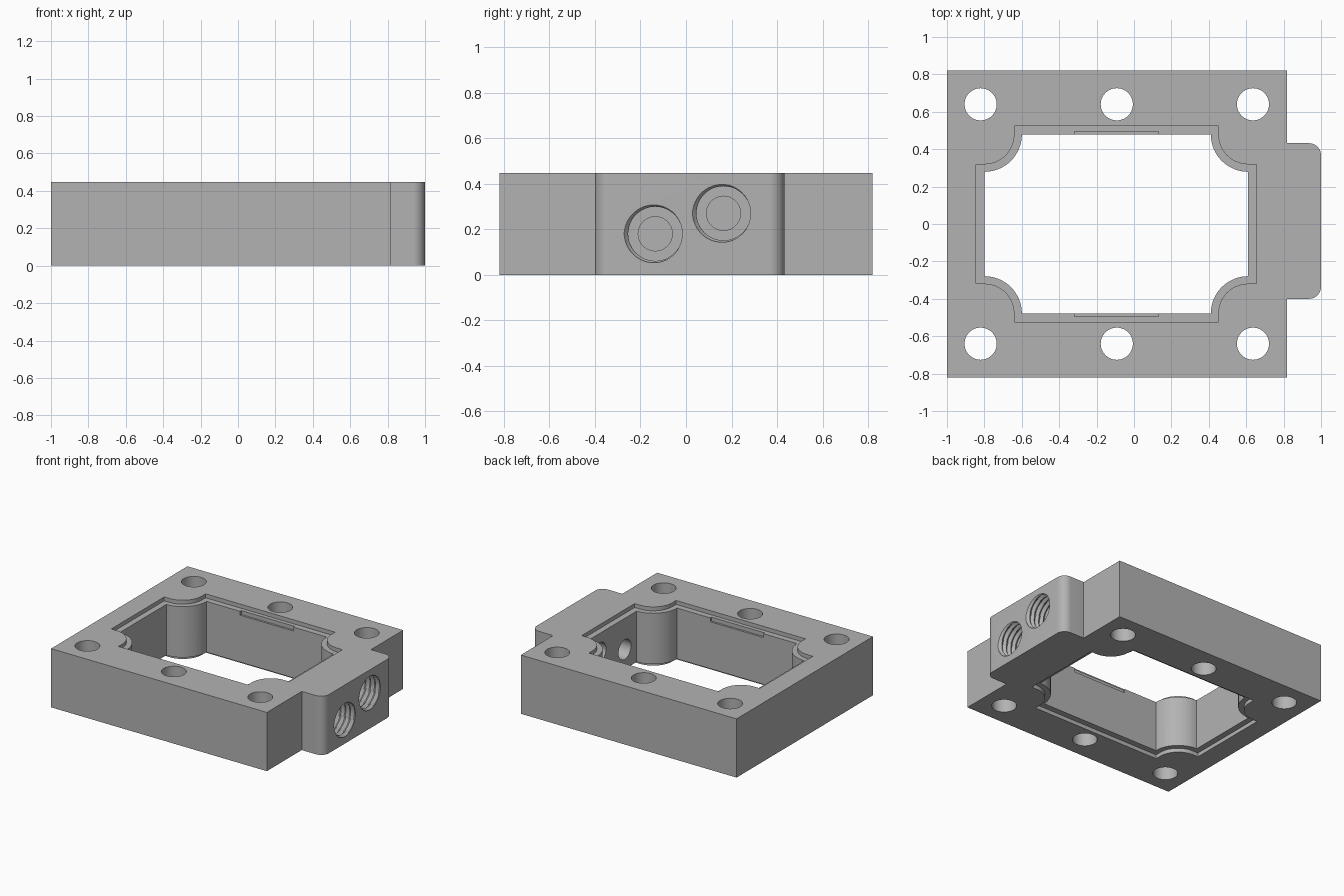
import bpy, bmesh, math

if "Cube" in bpy.data.objects:
    bpy.data.objects.remove(bpy.data.objects["Cube"])

H = 0.447                      # block height
CX, HX, HY = -0.0945, 0.705, 0.479   # window centre and half sizes

grey = bpy.data.materials.new("plain grey")
grey.diffuse_color = (0.45, 0.45, 0.45, 1)
grey.use_nodes = True
grey.node_tree.nodes["Principled BSDF"].inputs["Base Color"].default_value = grey.diffuse_color


def finish(name, bm):
    bmesh.ops.recalc_face_normals(bm, faces=bm.faces)
    me = bpy.data.meshes.new(name)
    bm.to_mesh(me)
    bm.free()
    ob = bpy.data.objects.new(name, me)
    bpy.context.collection.objects.link(ob)
    me.materials.append(grey)
    return ob


def prism(name, pts, z0, z1):
    """Extrude a flat outline from z0 to z1."""
    bm = bmesh.new()
    f = bm.faces.new([bm.verts.new((x, y, z0)) for x, y in pts])
    ext = bmesh.ops.extrude_face_region(bm, geom=[f])["geom"]
    for v in ext:
        if isinstance(v, bmesh.types.BMVert):
            v.co.z = z1
    return finish(name, bm)


def arc(cx, cy, r, a0, a1, n=16):
    return [(cx + r * math.cos(math.radians(a0 + (a1 - a0) * i / n)),
             cy + r * math.sin(math.radians(a0 + (a1 - a0) * i / n))) for i in range(n + 1)]


def window(r, e):
    """Rectangle with round corner lobes, grown outward by e."""
    q = arc(HX, HY, r, 270, 180)
    if e:
        q = [(HX + e, HY - r)] + q + [(HX - r, HY + e)]
    pts = q + [(-x, y) for x, y in reversed(q)]
    pts += [(-x, -y) for x, y in pts]
    return [(x + CX, y) for x, y in pts]


def thread(name, y, z, x0, x1, r, depth, pitch, n=48, steps=8):
    """Helical threaded bore along x."""
    bm = bmesh.new()
    rows = round((x1 - x0) / pitch * steps)
    rings = []
    for i in range(rows + 1):
        x = x0 + (x1 - x0) * i / rows
        ring = []
        for j in range(n):
            t = (x / pitch + j / n) % 1
            rr = r + depth * max(0, 1 - abs(t - 0.5) / 0.44)
            a = 2 * math.pi * j / n
            ring.append(bm.verts.new((x, y + rr * math.cos(a), z + rr * math.sin(a))))
        rings.append(ring)
    for a, b in zip(rings, rings[1:]):
        for j in range(n):
            k = (j + 1) % n
            bm.faces.new((a[j], a[k], b[k], b[j]))
    bm.faces.new(rings[0])
    bm.faces.new(rings[-1])
    bmesh.ops.triangulate(bm, faces=[f for f in bm.faces])
    return finish(name, bm)


# Block with rounded side boss
outline = ([(-1, -0.82), (0.817, -0.82), (0.817, -0.4)]
           + arc(0.935, -0.335, 0.065, -90, 0, 10) + arc(0.935, 0.367, 0.065, 0, 90, 10)
           + [(0.817, 0.432), (0.817, 0.82), (-1, 0.82)])
frame = prism("frame_block", outline, 0, H)

# Window, with a shallow ledge at top and bottom
cutters = [prism("window_cutter", window(0.2, 0), -0.1, H + 0.1),
           prism("top_ledge_cutter", window(0.16, 0.045), H - 0.03, H + 0.1),
           prism("bottom_ledge_cutter", window(0.16, 0.045), -0.1, 0.03)]

# Slots in the long sides of the top ledge
cutters.append(prism("slot_cutter", [(-0.318, -0.494), (0.131, -0.494), (0.131, 0.494), (-0.318, 0.494)],
                     H - 0.06, H + 0.1))

# Bolt holes
for x in (-0.82, -0.092, 0.636):
    for y in (-0.64, 0.64):
        cutters.append(prism("bolt_hole_cutter", arc(x, y, 0.086, 0, 352.5, 47), -0.1, H + 0.1))

# Threaded ports with narrower bores into the window
for y, z in ((-0.135, 0.18), (0.165, 0.27)):
    cutters.append(thread("port_thread_cutter", y, z, 0.74, 1.03, 0.119, 0.018, 0.04))
    cutters.append(thread("port_bore_cutter", y, z, 0.5, 0.8, 0.075, 0, 0.3, 48, 1))

bpy.context.view_layer.objects.active = frame
frame.select_set(True)
for c in cutters:
    m = frame.modifiers.new(c.name, "BOOLEAN")
    m.operation = "DIFFERENCE"
    m.solver = "EXACT"
    m.object = c
    bpy.ops.object.modifier_apply(modifier=m.name)
    bpy.data.objects.remove(c, do_unlink=True)

bpy.ops.object.shade_smooth_by_angle(angle=math.radians(30))
